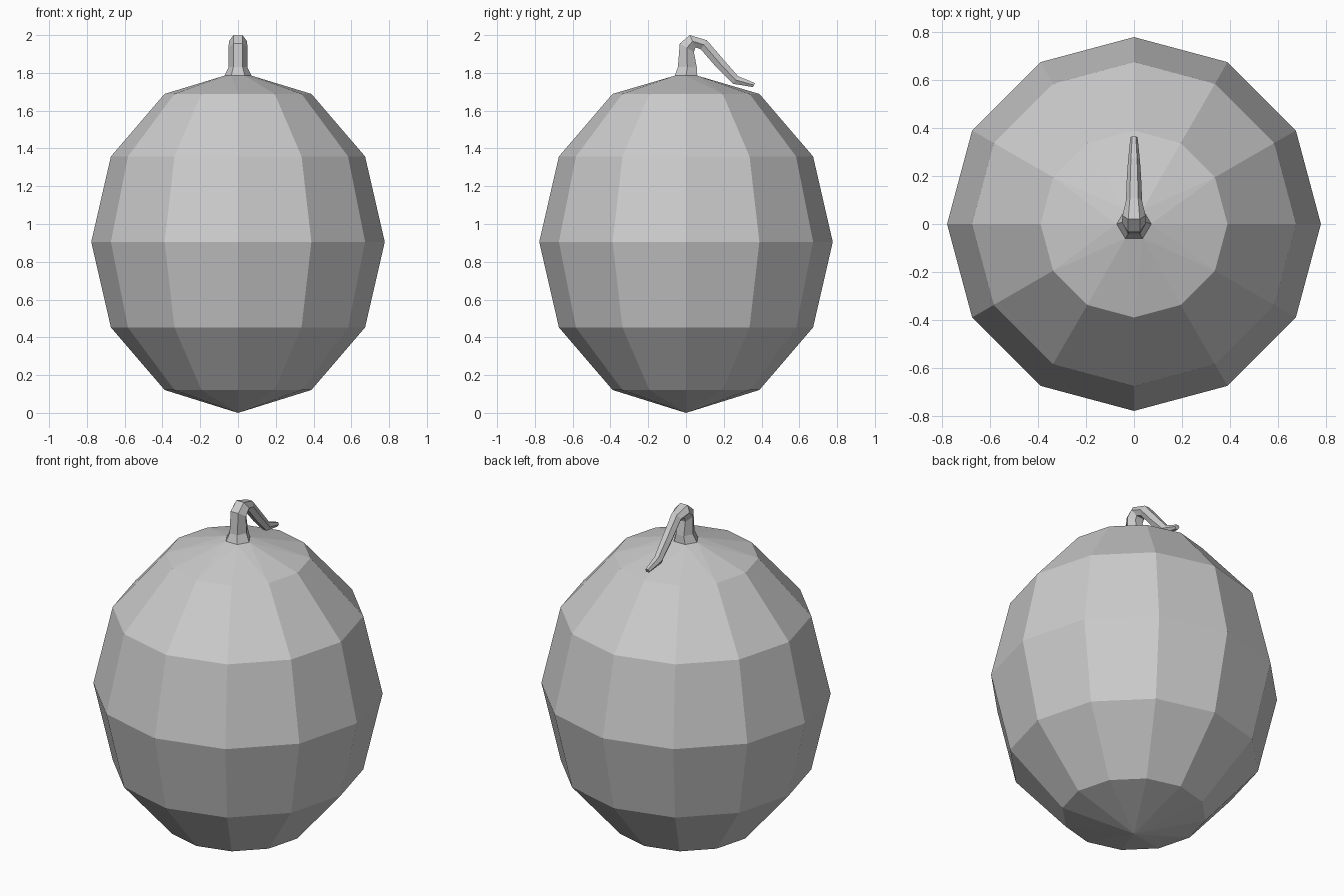
import bpy, bmesh
from math import sin, cos, pi

if "Cube" in bpy.data.objects:
    bpy.data.objects.remove(bpy.data.objects["Cube"])


def make_object(name, bm):
    bmesh.ops.recalc_face_normals(bm, faces=bm.faces[:])
    mesh = bpy.data.meshes.new(name)
    bm.to_mesh(mesh)
    bm.free()
    obj = bpy.data.objects.new(name, mesh)
    bpy.context.collection.objects.link(obj)
    return obj


def ring(bm, outer, inner, w):
    """Hexagon around a stem section given its outer and inner (y, z) points."""
    verts = []
    for k in range(6):
        t = 0.5 + sin(k * pi / 3) / (2 * sin(pi / 3))
        y = outer[0] + (inner[0] - outer[0]) * t
        z = outer[1] + (inner[1] - outer[1]) * t
        verts.append(bm.verts.new((w * cos(k * pi / 3), y, z)))
    return verts


def join_rings(bm, a, b):
    n = len(a)
    for k in range(n):
        bm.faces.new((a[k], a[(k + 1) % n], b[(k + 1) % n], b[k]))


# Stem sections: outer point, inner point, half width
sections = [
    ((-0.06, 1.785), (0.06, 1.785), 0.072),
    ((-0.043, 1.83), (0.057, 1.83), 0.05),
    ((-0.033, 1.955), (0.042, 1.91), 0.05),
    ((0.02, 2.0), (0.05, 1.935), 0.048),
    ((0.11, 1.973), (0.078, 1.925), 0.034),
    ((0.206, 1.862), (0.165, 1.825), 0.03),
    ((0.275, 1.783), (0.25, 1.742), 0.025),
    ((0.365, 1.746), (0.355, 1.725), 0.015),
]

# Fruit body: faceted egg with a hexagonal collar at the stem
R, H = 0.777, 0.905
bm = bmesh.new()
rings = []
for j in range(1, 6):
    a = j * pi / 6
    rings.append([bm.verts.new((R * sin(a) * cos(i * pi / 6),
                                R * sin(a) * sin(i * pi / 6),
                                H - H * cos(a))) for i in range(12)])
for lower, upper in zip(rings, rings[1:]):
    join_rings(bm, lower, upper)
bottom = bm.verts.new((0, 0, 0))
for i in range(12):
    bm.faces.new((bottom, rings[0][(i + 1) % 12], rings[0][i]))
collar = ring(bm, *sections[0])
top = rings[-1]
for k in range(6):
    a, b, c = top[2 * k], top[2 * k + 1], top[(2 * k + 2) % 12]
    p, q = collar[k], collar[(k + 1) % 6]
    bm.faces.new((a, b, p))
    bm.faces.new((b, q, p))
    bm.faces.new((b, c, q))
make_object("fruit_body", bm)

# Curled stem
bm = bmesh.new()
loops = [ring(bm, *s) for s in sections]
for a, b in zip(loops, loops[1:]):
    join_rings(bm, a, b)
bm.faces.new(loops[-1])
make_object("stem", bm)
